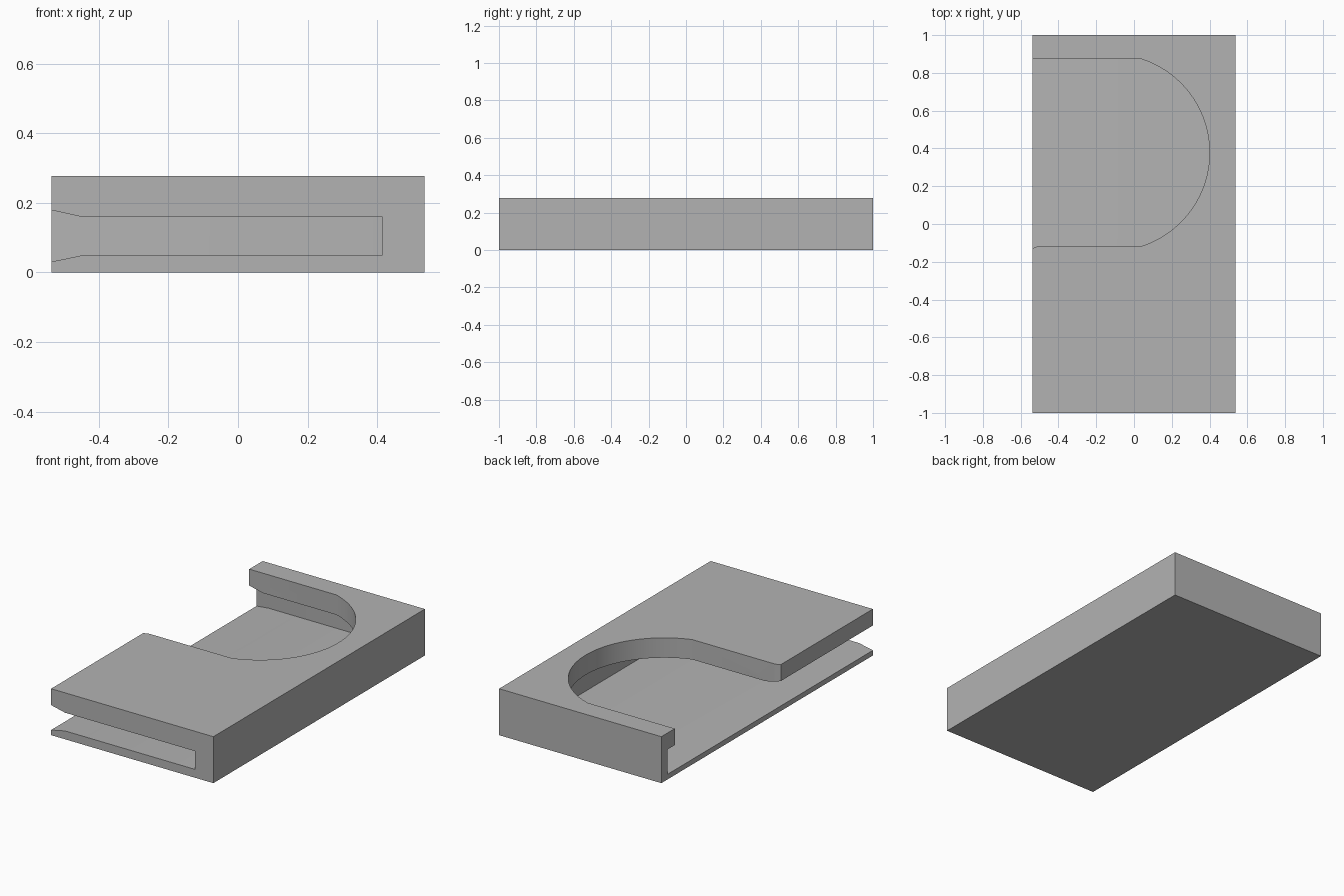
import bpy, bmesh, math

HALF_X, HALF_Y, HEIGHT = 0.537, 1.0, 0.278

old = bpy.data.objects.get("Cube")
if old:
    bpy.data.objects.remove(old, do_unlink=True)

grey = bpy.data.materials.new("plain grey")
grey.use_nodes = True
colour = (0.45, 0.45, 0.45, 1)
grey.diffuse_color = colour
grey.node_tree.nodes["Principled BSDF"].inputs["Base Color"].default_value = colour


def loft(name, rings):
    """Closed solid through rings of equal point count."""
    bm = bmesh.new()
    loops = [[bm.verts.new(p) for p in ring] for ring in rings]
    n = len(loops[0])
    for a, b in zip(loops, loops[1:]):
        for i in range(n):
            j = (i + 1) % n
            bm.faces.new((a[i], a[j], b[j], b[i]))
    bm.faces.new(loops[0])
    bm.faces.new(loops[-1])
    bmesh.ops.recalc_face_normals(bm, faces=bm.faces)
    mesh = bpy.data.meshes.new(name)
    bm.to_mesh(mesh)
    bm.free()
    mesh.materials.append(grey)
    obj = bpy.data.objects.new(name, mesh)
    bpy.context.collection.objects.link(obj)
    return obj


def rect(x, y0, y1, z0, z1):
    return [(x, y0, z0), (x, y1, z0), (x, y1, z1), (x, y0, z1)]


# Solid block
body = loft("slotted_holder_body", [rect(x, -HALF_Y, HALF_Y, 0, HEIGHT) for x in (-HALF_X, HALF_X)])

# Slot open to the front and the -x side, flared toward the side opening
slot = loft("slot_cutter", [
    rect(-0.637, -1.2, 0.963, 0.01, 0.202),
    rect(-0.445, -1.2, 0.923, 0.05, 0.159),
    rect(0.415, -1.2, 0.923, 0.05, 0.159),
])

# Rounded access cutout through the upper plate
cy, half, r, cx = 0.378, 0.495, 0.52, -0.12
limit = math.asin(half / r)
outline = [(-0.7, cy - half - 0.013), (-0.537, cy - half - 0.013),
           (-0.52, cy - half - 0.004), (-0.50, cy - half)]
for i in range(49):
    a = -limit + 2 * limit * i / 48
    outline.append((cx + r * math.cos(a), cy + r * math.sin(a)))
outline.append((-0.7, cy + half))
cutout = loft("cutout_cutter", [[(x, y, z) for x, y in outline] for z in (0.1, 0.4)])

# Cut the body, then discard the cutters
bpy.context.view_layer.objects.active = body
for cutter in (slot, cutout):
    cutter.hide_render = True
    mod = body.modifiers.new(cutter.name, "BOOLEAN")
    mod.operation = "DIFFERENCE"
    mod.solver = "EXACT"
    mod.object = cutter
    bpy.ops.object.modifier_apply(modifier=mod.name)
    bpy.data.objects.remove(cutter, do_unlink=True)

bpy.ops.object.select_all(action="DESELECT")
body.select_set(True)
bpy.ops.object.shade_smooth_by_angle(angle=math.radians(25))
